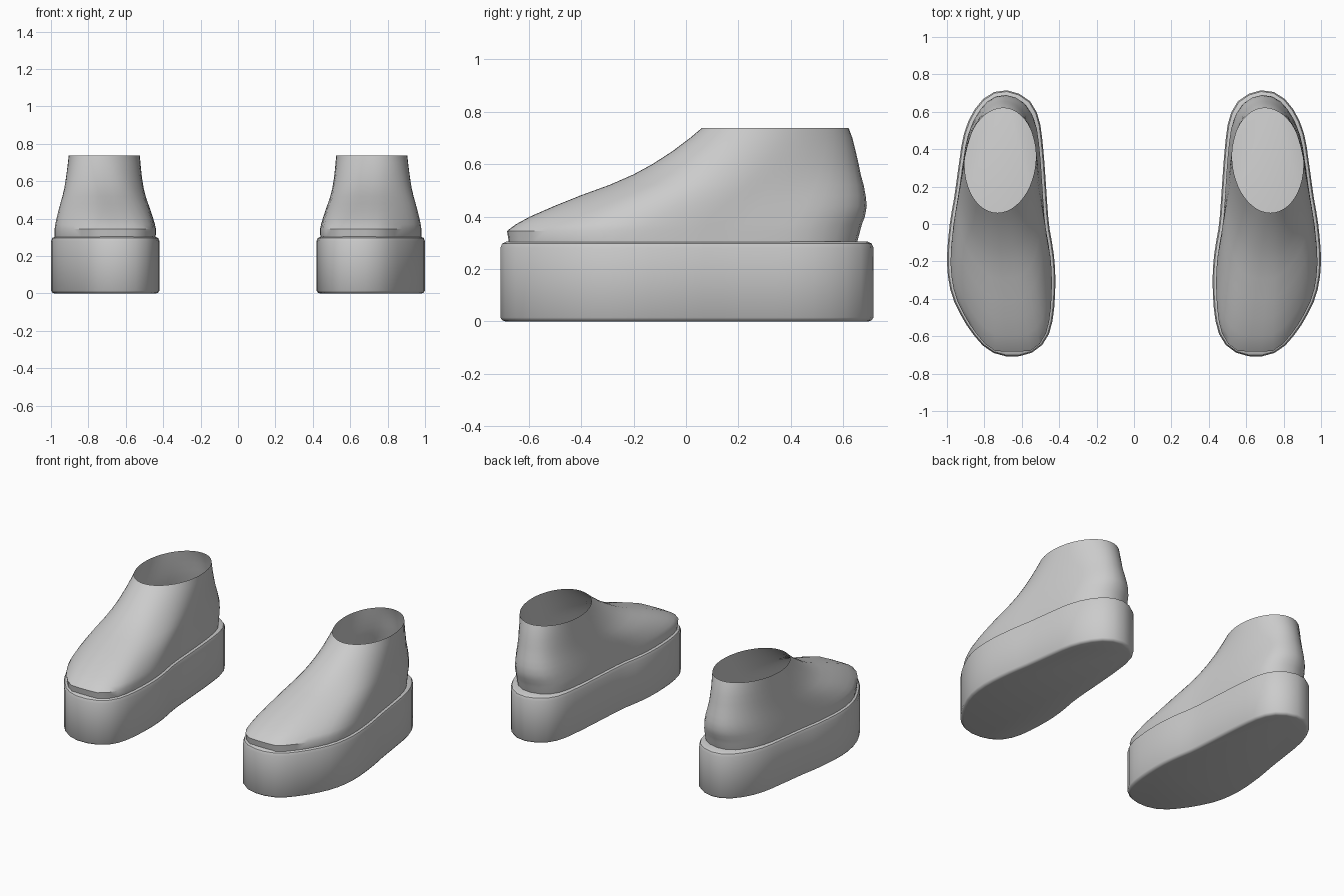
import bpy, bmesh, math
from mathutils import Vector

if "Cube" in bpy.data.objects:
    bpy.data.objects.remove(bpy.data.objects["Cube"])

grey = bpy.data.materials.new("light grey")
grey.diffuse_color = (0.6, 0.6, 0.6, 1)
grey.use_nodes = True
grey.node_tree.nodes["Principled BSDF"].inputs["Base Color"].default_value = grey.diffuse_color

# Sole outline of the right shoe, from the heel round the outer side to the toe and back
OUTLINE = [(.68, .715), (.78, .69), (.86, .60), (.91, .48), (.935, .33), (.96, .15),
           (.985, 0), (1.0, -.2), (.98, -.36), (.93, -.48), (.86, -.59), (.77, -.68),
           (.65, -.71), (.53, -.68), (.46, -.60), (.43, -.48), (.42, -.3), (.43, -.15),
           (.455, 0), (.47, .2), (.485, .4), (.51, .57), (.57, .67)]

# Upper profile: height, share of the way from footprint to ankle rim, heel bulge
LEVELS = [(.30, .0, .0), (.345, -.01, .012), (.37, .035, .02), (.40, .11, .034),
          (.44, .235, .045), (.48, .37, .045), (.52, .52, .042), (.56, .645, .035),
          (.60, .745, .03), (.65, .85, .022), (.70, .94, .012), (.737, 1.0, .0)]
COUNT = 48


def smooth_loop(points, count):
    """Closed Catmull-Rom curve resampled to equal steps."""
    p = [Vector(q) for q in points]
    n, fine = len(p), []
    for i in range(n):
        a, b, c, d = p[i - 1], p[i], p[(i + 1) % n], p[(i + 2) % n]
        for k in range(8):
            t = k / 8
            fine.append(.5 * (2 * b + (c - a) * t + (2 * a - 5 * b + 4 * c - d) * t * t
                              + (3 * b - a - 3 * c + d) * t ** 3))
    fine.append(fine[0])
    run = [0]
    for a, b in zip(fine, fine[1:]):
        run.append(run[-1] + (b - a).length)
    out, j = [], 0
    for i in range(count):
        s = run[-1] * i / count
        while run[j + 1] <= s:
            j += 1
        out.append(fine[j].lerp(fine[j + 1], (s - run[j]) / (run[j + 1] - run[j])))
    return out


def make_part(name, rings, side, capped):
    """Skin stacked rings; side -1 mirrors the part to the left foot."""
    bm = bmesh.new()
    loops = [[bm.verts.new((side * x, y, z)) for x, y, z in ring] for ring in rings]
    n = len(loops[0])
    for low, high in zip(loops, loops[1:]):
        for i in range(n):
            j = (i + 1) % n
            bm.faces.new((low[j], low[i], high[i], high[j]))
    if capped:
        bm.faces.new(loops[0])
        bm.faces.new(loops[-1][::-1])
    if side < 0:
        bmesh.ops.reverse_faces(bm, faces=bm.faces[:])
    mesh = bpy.data.meshes.new(name)
    bm.to_mesh(mesh)
    bm.free()
    mesh.materials.append(grey)
    obj = bpy.data.objects.new(name, mesh)
    bpy.context.collection.objects.link(obj)
    bpy.ops.object.select_all(action='DESELECT')
    obj.select_set(True)
    bpy.context.view_layer.objects.active = obj
    bpy.ops.object.shade_smooth_by_angle(angle=math.radians(40))
    return obj


def inset(loop, amount):
    """Move a clockwise loop inwards."""
    out = []
    for i, p in enumerate(loop):
        t = (loop[(i + 1) % len(loop)] - loop[i - 1]).normalized()
        out.append(p + Vector((t.y, -t.x)) * amount)
    return out


sole = smooth_loop(OUTLINE, COUNT)

# Sole rings with rounded top and bottom edges
sole_rings = []
for z, d in ((0, .02), (.004, .008), (.015, 0), (.28, 0), (.297, .007), (.305, .024)):
    sole_rings.append([(p.x, p.y, z) for p in inset(sole, d)])

# Upper rings blend from the footprint to the oval ankle opening
foot = [Vector((p.x, p.y if p.y < .3 else .3 + (p.y - .3) * .89)) for p in inset(sole, .02)]
foot = [Vector((p.x, max(p.y, -.675))) for p in foot]
upper_rings = []
for z, f, bulge in LEVELS:
    ring = []
    for i, p in enumerate(foot):
        a = math.tau * i / COUNT
        rim = Vector((.715 + .19 * math.sin(a) - .015 * math.cos(a), .34 + .28 * math.cos(a)))
        q = p.lerp(rim, f)
        q.y += bulge * max(0, math.cos(a)) ** 2
        ring.append((q.x, q.y, z))
    upper_rings.append(ring)

for label, side in (("right", 1), ("left", -1)):
    make_part(label + "_sole", sole_rings, side, True)
    make_part(label + "_upper", upper_rings, side, False)
